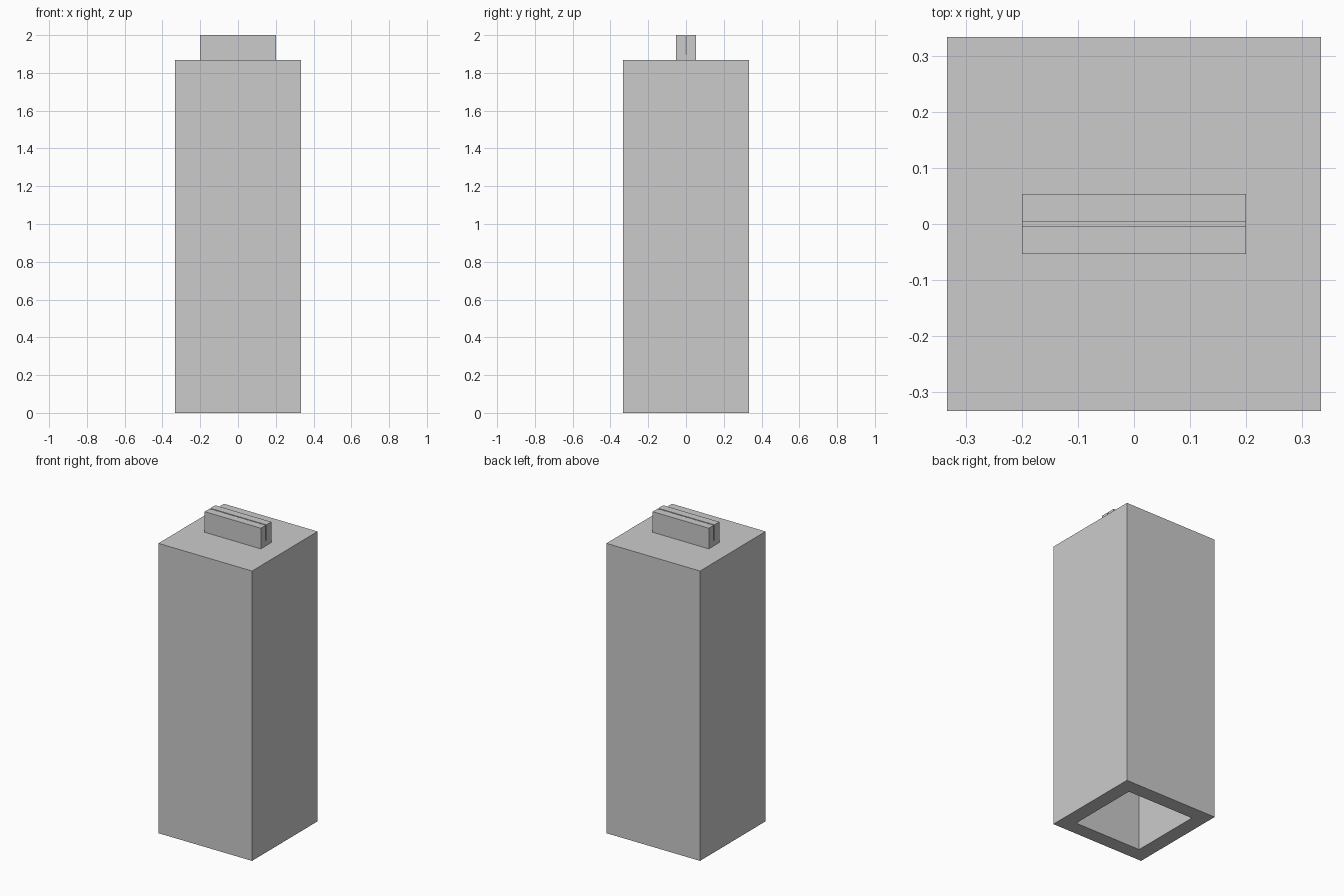
import bpy
import bmesh

cube = bpy.data.objects.get("Cube")
if cube:
    bpy.data.objects.remove(cube, do_unlink=True)

SIDE, BODY_TOP, TOP = 0.667, 1.867, 2.0
WALL = 0.133
TAB_WIDTH, TAB_DEPTH = 0.4, 0.107
SLOT_WIDTH, SLOT_FLOOR = 0.007, 1.9

grey = bpy.data.materials.new("plain grey")
grey.use_nodes = True
colour = (0.6, 0.6, 0.6, 1)
grey.diffuse_color = colour
grey.node_tree.nodes["Principled BSDF"].inputs["Base Color"].default_value = colour


def finish(name, bm):
    bmesh.ops.recalc_face_normals(bm, faces=bm.faces)
    mesh = bpy.data.meshes.new(name)
    bm.to_mesh(mesh)
    bm.free()
    mesh.materials.append(grey)
    obj = bpy.data.objects.new(name, mesh)
    bpy.context.scene.collection.objects.link(obj)
    return obj


def extrude_profile(name, points, move):
    bm = bmesh.new()
    face = bm.faces.new([bm.verts.new(p) for p in points])
    grown = bmesh.ops.extrude_face_region(bm, geom=[face], use_keep_orig=True)
    verts = [g for g in grown["geom"] if isinstance(g, bmesh.types.BMVert)]
    bmesh.ops.translate(bm, verts=verts, vec=move)
    return finish(name, bm)


# Square column, hollowed from its underside
bm = bmesh.new()
bmesh.ops.create_cube(bm, size=1)
bmesh.ops.scale(bm, vec=(SIDE, SIDE, BODY_TOP), verts=bm.verts)
bmesh.ops.translate(bm, vec=(0, 0, BODY_TOP / 2), verts=bm.verts)
bm.normal_update()
base = min(bm.faces, key=lambda f: f.calc_center_median().z)
bmesh.ops.inset_region(bm, faces=[base], thickness=WALL)
cavity = bmesh.ops.extrude_discrete_faces(bm, faces=[base])["faces"][0]
bmesh.ops.translate(bm, verts=cavity.verts, vec=(0, 0, BODY_TOP - WALL))
finish("hollow_column", bm)

# Top tab with a narrow slot along its length
d, s, x = TAB_DEPTH / 2, SLOT_WIDTH / 2, -TAB_WIDTH / 2
outline = [(-d, BODY_TOP), (d, BODY_TOP), (d, TOP), (s, TOP),
           (s, SLOT_FLOOR), (-s, SLOT_FLOOR), (-s, TOP), (-d, TOP)]
extrude_profile("slotted_tab", [(x, y, z) for y, z in outline], (TAB_WIDTH, 0, 0))
